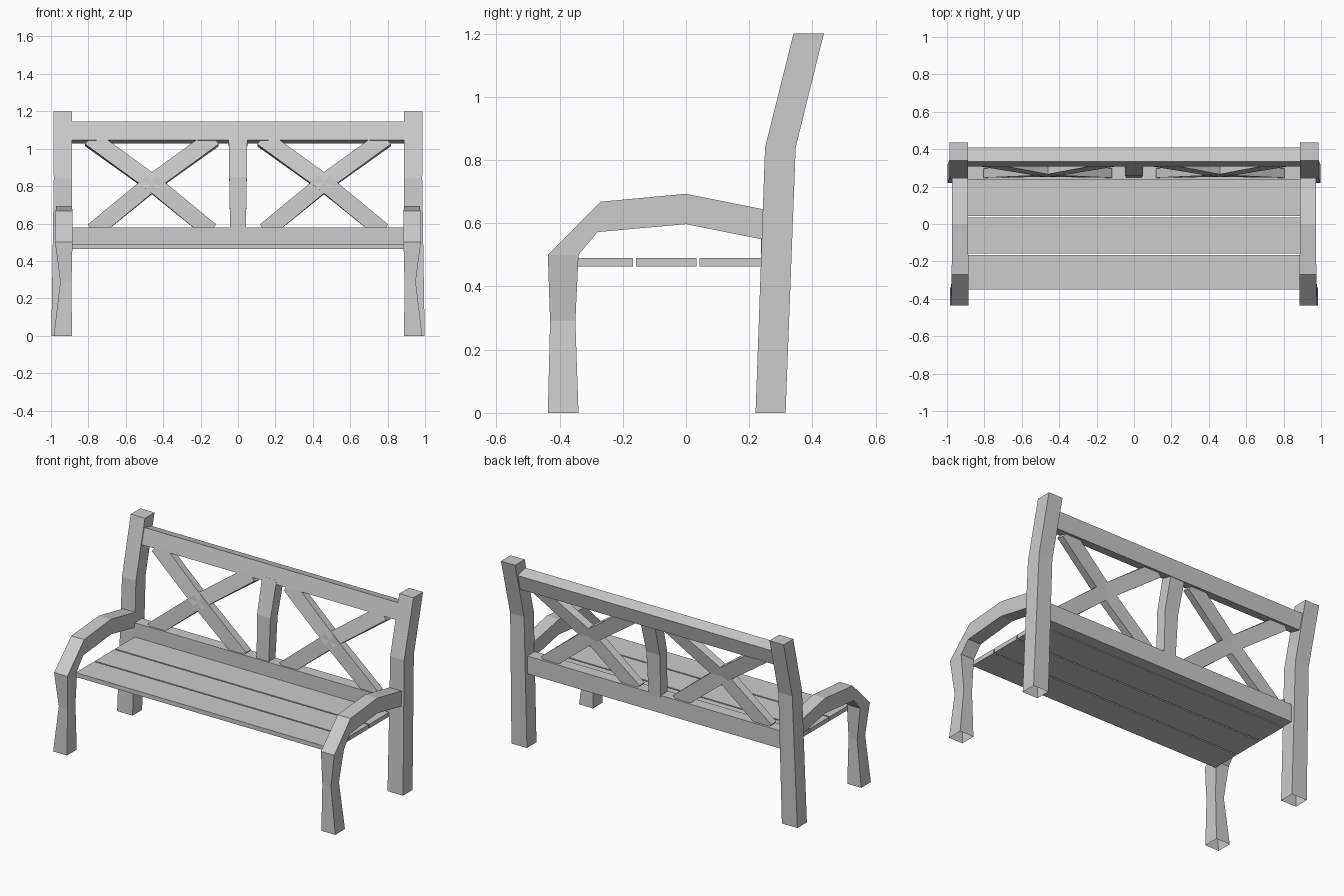
import bpy, bmesh
from mathutils import Vector

cube = bpy.data.objects.get("Cube")
if cube:
    bpy.data.objects.remove(cube)

grey = bpy.data.materials.new("pale grey")
grey.use_nodes = True
colour = (0.6, 0.6, 0.6, 1)
grey.diffuse_color = colour
grey.node_tree.nodes["Principled BSDF"].inputs["Base Color"].default_value = colour


def loft(name, sections, open_start=False):
    """Join four-cornered sections into one beam."""
    bm = bmesh.new()
    rings = [[bm.verts.new(p) for p in s] for s in sections]
    for a, b in zip(rings, rings[1:]):
        for i in range(4):
            j = (i + 1) % 4
            bm.faces.new((a[i], a[j], b[j], b[i]))
    if not open_start:
        bm.faces.new(rings[0][::-1])
    bm.faces.new(rings[-1])
    bmesh.ops.recalc_face_normals(bm, faces=bm.faces)
    mesh = bpy.data.meshes.new(name)
    bm.to_mesh(mesh)
    bm.free()
    mesh.materials.append(grey)
    obj = bpy.data.objects.new(name, mesh)
    bpy.context.collection.objects.link(obj)
    return obj


def section(x0, x1, front, back):
    """Section spanning x0..x1 between two (y, z) points."""
    return [(x0, *front), (x1, *front), (x1, *back), (x0, *back)]


def beam(name, x, profile):
    """Beam along x with a four-point (y, z) profile."""
    return loft(name, [[(sx, y, z) for y, z in profile] for sx in (-x, x)])


def box_profile(y0, y1, z0, z1):
    return [(y0, z0), (y1, z0), (y1, z1), (y0, z1)]


# Rear posts, and front legs that bend over into the armrests
post = [(0.89, 0.998, (0.22, 0), (0.315, 0)),
        (0.888, 0.985, (0.25, 0.84), (0.347, 0.84)),
        (0.888, 0.987, (0.34, 1.2), (0.436, 1.2))]
arm = [(0.888, 0.985, (-0.437, 0), (-0.34, 0)),
       (0.89, 0.95, (-0.43, 0.29), (-0.35, 0.29)),
       (0.885, 0.978, (-0.437, 0.5), (-0.34, 0.5)),
       (0.885, 0.975, (-0.27, 0.668), (-0.28, 0.572)),
       (0.888, 0.972, (0, 0.693), (0, 0.597)),
       (0.888, 0.972, (0.25, 0.643), (0.25, 0.547))]
for side, label in ((1, "left"), (-1, "right")):
    for part, rows in (("rear_post", post), ("front_leg_and_armrest", arm)):
        loft(f"{label}_{part}",
             [section(side * a, side * b, f, k) for a, b, f, k in rows], True)

# Seat slats
for i, (y0, y1) in enumerate(((-0.35, -0.167), (-0.158, 0.034), (0.043, 0.238))):
    beam(f"seat_slat_{i + 1}", 0.888, box_profile(y0, y1, 0.463, 0.49))

# Back rails, the top one leaning with the posts
beam("lower_back_rail", 0.892, box_profile(0.238, 0.312, 0.468, 0.58))
beam("top_back_rail", 0.892,
     [(0.308, 1.046), (0.384, 1.028), (0.409, 1.125), (0.333, 1.145)])

# Centre upright
loft("centre_upright", [
    section(-0.042, 0.042, (0.245, 0.56), (0.312, 0.56)),
    section(-0.047, 0.047, (0.257, 0.85), (0.328, 0.84)),
    section(-0.05, 0.05, (0.313, 1.07), (0.384, 1.05))])


# Crossed braces that bend where the posts bend
def brace(name, cx, s):
    path = [Vector((cx - s * 0.315, 0.247, 0.56)),
            Vector((cx, 0.257, 0.82)),
            Vector((cx + s * 0.33, 0.315, 1.06))]
    depths = [Vector((0, 0.05, 0)), Vector((0, 0.05, -0.006)), Vector((0, 0.05, -0.012))]
    sections = []
    for i, (p, d) in enumerate(zip(path, depths)):
        along = path[min(i + 1, 2)] - path[max(i - 1, 0)]
        side = along.cross(d).normalized() * 0.045
        sections.append([p - side, p + side, p + side + d, p - side + d])
    loft(name, sections)


for cx, label in ((0.46, "left"), (-0.46, "right")):
    brace(f"{label}_brace_rising_left", cx, 1)
    brace(f"{label}_brace_rising_right", cx, -1)
